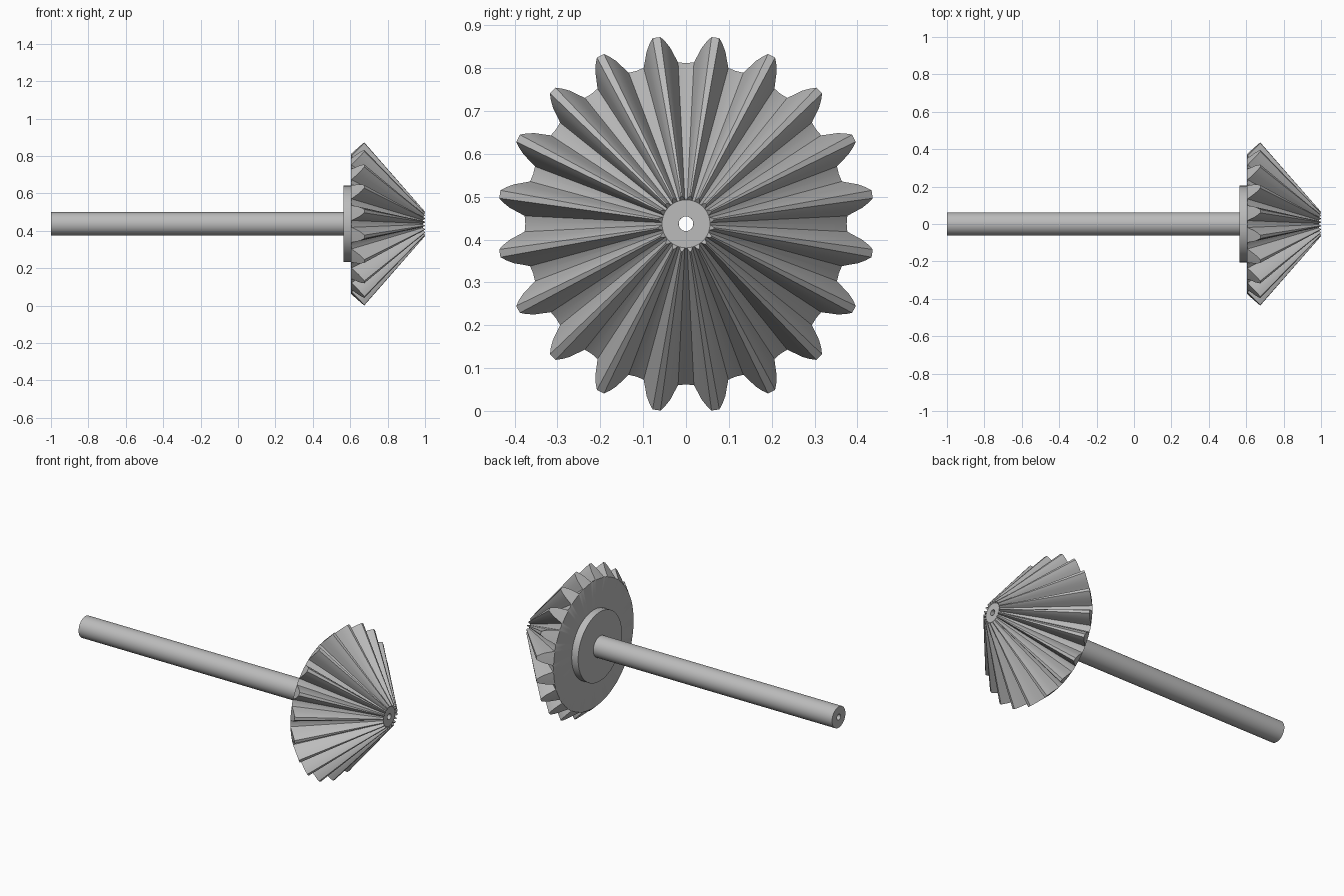
import bpy, bmesh
from math import sin, cos, radians, pi

cube = bpy.data.objects.get("Cube")
if cube:
    bpy.data.objects.remove(cube, do_unlink=True)

AXIS_Z = 0.437
BORE = 0.017
TEETH = 20

steel = bpy.data.materials.new("grey steel")
steel.use_nodes = True
colour = (0.5, 0.5, 0.5, 1)
steel.diffuse_color = colour
steel.node_tree.nodes["Principled BSDF"].inputs["Base Color"].default_value = colour


def loft(name, rings):
    """Skin a row of rings, each a list of (x, radius, angle) around the axle."""
    bm = bmesh.new()
    loops = [[bm.verts.new((x, r * sin(a), AXIS_Z + r * cos(a))) for x, r, a in ring]
             for ring in rings]
    for low, high in zip(loops, loops[1:]):
        for i in range(len(low)):
            j = (i + 1) % len(low)
            bm.faces.new((low[i], low[j], high[j], high[i]))
    bmesh.ops.reverse_faces(bm, faces=bm.faces)
    mesh = bpy.data.meshes.new(name)
    bm.to_mesh(mesh)
    bm.free()
    mesh.materials.append(steel)
    obj = bpy.data.objects.new(name, mesh)
    bpy.context.collection.objects.link(obj)
    bpy.ops.object.select_all(action="DESELECT")
    obj.select_set(True)
    bpy.context.view_layer.objects.active = obj
    bpy.ops.object.shade_smooth_by_angle(angle=radians(25))
    return obj


def circle(x, r, angles):
    return [(x, r, a) for a in angles]


round_angles = [2 * pi * i / 40 for i in range(40)]

# Shaft, with the bore running through to the nose of the gear
loft("shaft", [circle(x, r, round_angles) for x, r in
               ((0.99, BORE), (-1, BORE), (-1, 0.0625), (0.563, 0.0625))])

# Hub collar behind the gear
loft("hub", [circle(x, r, round_angles) for x, r in
             ((0.563, 0.0625), (0.563, 0.205), (0.605, 0.205))])

# Bevel gear: half tooth as (radius, half angle), mirrored to a full tooth
half_tooth = [(0.377, 6.2), (0.394, 5.0), (0.412, 3.9), (0.428, 2.5), (0.44, 1.2)]
tooth = [(r, -a) for r, a in half_tooth] + [(r, a) for r, a in reversed(half_tooth)]
tooth.append((0.375, 9))
pitch = 360 / TEETH

# The big end lies on a back cone, and all teeth taper to one apex
big_end = [(0.607 + (r - 0.377) * 1.08, r, radians(pitch * (k + 0.5) + a))
           for k in range(TEETH) for r, a in tooth]
APEX, TAPER = 1.057, 0.15
small_end = [(APEX - (APEX - x) * TAPER, r * TAPER, a) for x, r, a in big_end]
angles = [a for x, r, a in big_end]
nose_x = 0.989

loft("bevel_gear", [circle(0.605, 0.2, angles), circle(0.605, 0.374, angles),
                    big_end, small_end,
                    circle(nose_x, 0.056, angles), circle(nose_x, BORE, angles)])
